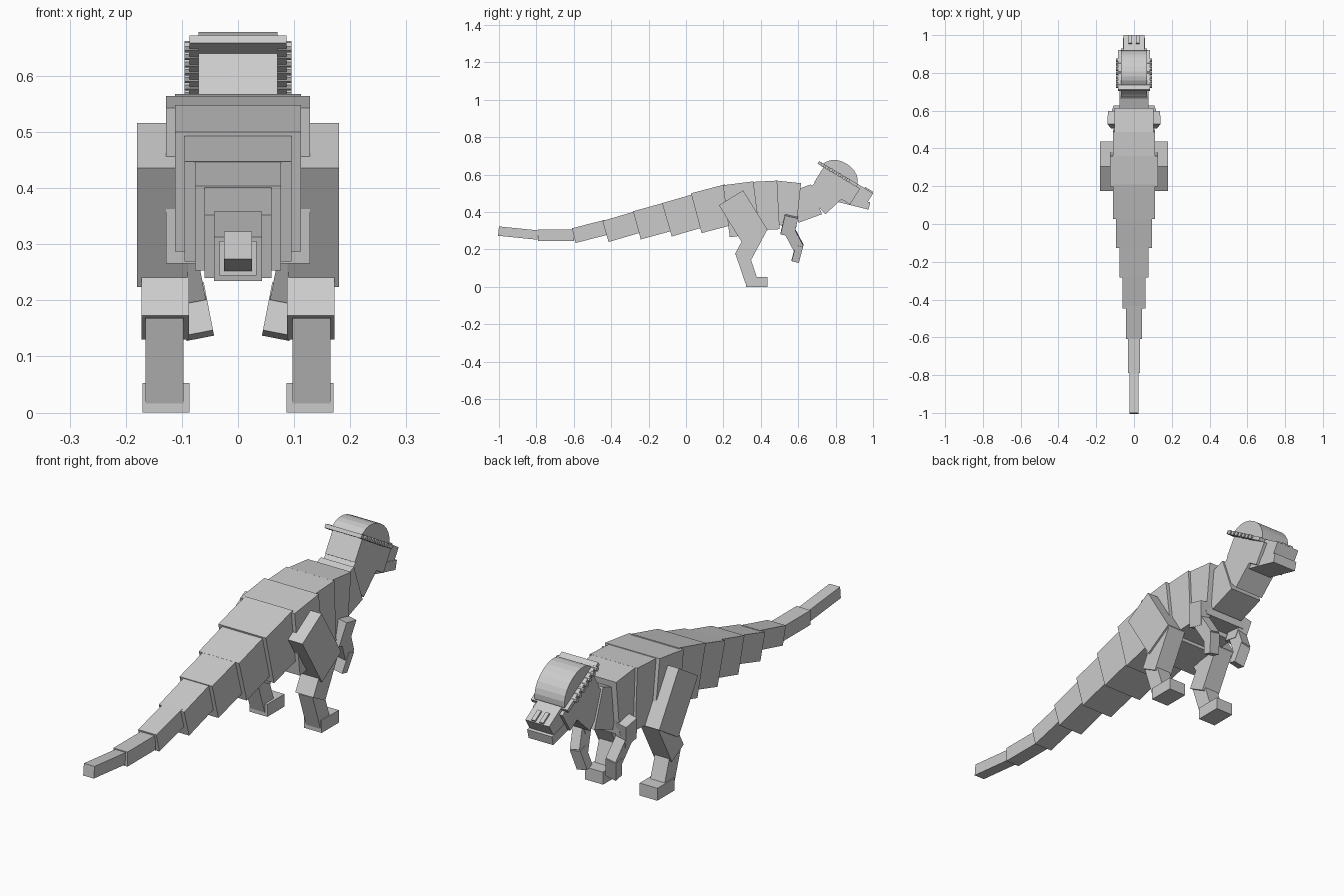
import bpy, bmesh
from math import sin, cos, pi, radians
from mathutils import Matrix, Vector

if "Cube" in bpy.data.objects:
    bpy.data.objects.remove(bpy.data.objects["Cube"])


def extrude(name, profile, x0, x1, roll=0.0, pivot=None):
    """Extrude a side profile of (y, z) points from x0 to x1, flat shaded."""
    bm = bmesh.new()
    a = [bm.verts.new((x0, y, z)) for y, z in profile]
    b = [bm.verts.new((x1, y, z)) for y, z in profile]
    bm.faces.new(a)
    bm.faces.new(b[::-1])
    n = len(profile)
    for i in range(n):
        j = (i + 1) % n
        bm.faces.new((a[i], b[i], b[j], a[j]))
    if roll:
        bmesh.ops.rotate(bm, verts=bm.verts, cent=pivot,
                         matrix=Matrix.Rotation(roll, 3, 'Y'))
    bmesh.ops.recalc_face_normals(bm, faces=bm.faces)
    me = bpy.data.meshes.new(name)
    bm.to_mesh(me)
    bm.free()
    ob = bpy.data.objects.new(name, me)
    bpy.context.collection.objects.link(ob)
    return ob


def block(name, p, q, depth, x0, x1, **kw):
    """Box hanging perpendicular below the top edge p -> q in the side view."""
    p, q = Vector(p), Vector(q)
    d = (q - p).normalized()
    down = Vector((d.y, -d.x)) * depth
    return extrude(name, [p, q, q + down, p + down], x0, x1, **kw)


# Spine: top edge start, top edge end, depth, half width
spine = [
    ("tail_1", (-1.0, .323), (-.79, .302), .05, .025),
    ("tail_2", (-.79, .306), (-.60, .306), .062, .033),
    ("tail_3", (-.61, .313), (-.435, .358), .081, .043),
    ("tail_4", (-.447, .352), (-.257, .408), .117, .06),
    ("tail_5", (-.283, .404), (-.086, .458), .156, .077),
    ("tail_6", (-.128, .447), (.064, .503), .185, .095),
    ("tail_base", (.027, .50), (.209, .548), .22, .112),
    ("hips", (.198, .543), (.36, .564), .28, .128),
    ("belly", (.355, .561), (.487, .568), .26, .112),
    ("chest", (.484, .568), (.615, .554), .235, .102),
    ("lower_neck", (.545, .503), (.668, .548), .17, .078),
    ("upper_neck", (.636, .505), (.735, .598), .16, .07),
    # Head
    ("skull", (.738, .644), (.93, .525), .10, .07),
    ("snout", (.877, .575), (1.0, .50), .075, .056),
    ("jaw", (.79, .50), (.985, .452), .04, .058),
    ("crest_plate", (.712, .672), (.92, .548), .016, .086),
]
for name, p, q, depth, hw in spine:
    block(name, p, q, depth, -hw, hw)

# Faceted dome standing on the crest plate
along, up = Vector((.857, -.515)), Vector((.515, .857))
centre = Vector((.818, .592))
dome = [centre + along * .107 * cos(t) + up * .078 * sin(t)
        for t in (pi * i / 12 for i in range(13))]
extrude("dome", dome, -.07, .07)

for s, side in ((1, "right"), (-1, "left")):
    # Hind leg
    for name, p, q, depth, x0, x1 in [
        ("thigh", (.176, .436), (.305, .516), .25, .09, .18),
        ("shin", (.353, .345), (.433, .302), .195, .087, .172),
        ("ankle", (.267, .168), (.332, .19), .16, .097, .165),
        ("foot", (.32, .053), (.435, .053), .053, .086, .17),
    ]:
        block(f"{name}_{side}", p, q, depth, s * x0, s * x1)

    # Arm, leaning inward towards the hand
    for name, p, q, depth, hw in [
        ("upper_arm", (.529, .388), (.599, .372), .105, .025),
        ("forearm", (.525, .293), (.577, .32), .11, .023),
        ("hand", (.588, .227), (.626, .217), .09, .025),
    ]:
        c = s * .092
        block(f"{name}_{side}", p, q, depth, c - hw, c + hw,
              roll=s * radians(11), pivot=(c, 0, .26))

    # Nostril ridge
    block(f"nostril_{side}", (.958, .535), (1.0, .508), .02, s * .01, s * .028)

    # Row of knobs along the crest rim
    for i in range(7):
        c = Vector((.730, .652)) + along * .0265 * i
        ring = [(c.x + .01 * cos(k * pi / 4), c.y + .01 * sin(k * pi / 4))
                for k in range(8)]
        extrude(f"crest_knob_{side}_{i + 1}", ring, s * .07, s * .095)
